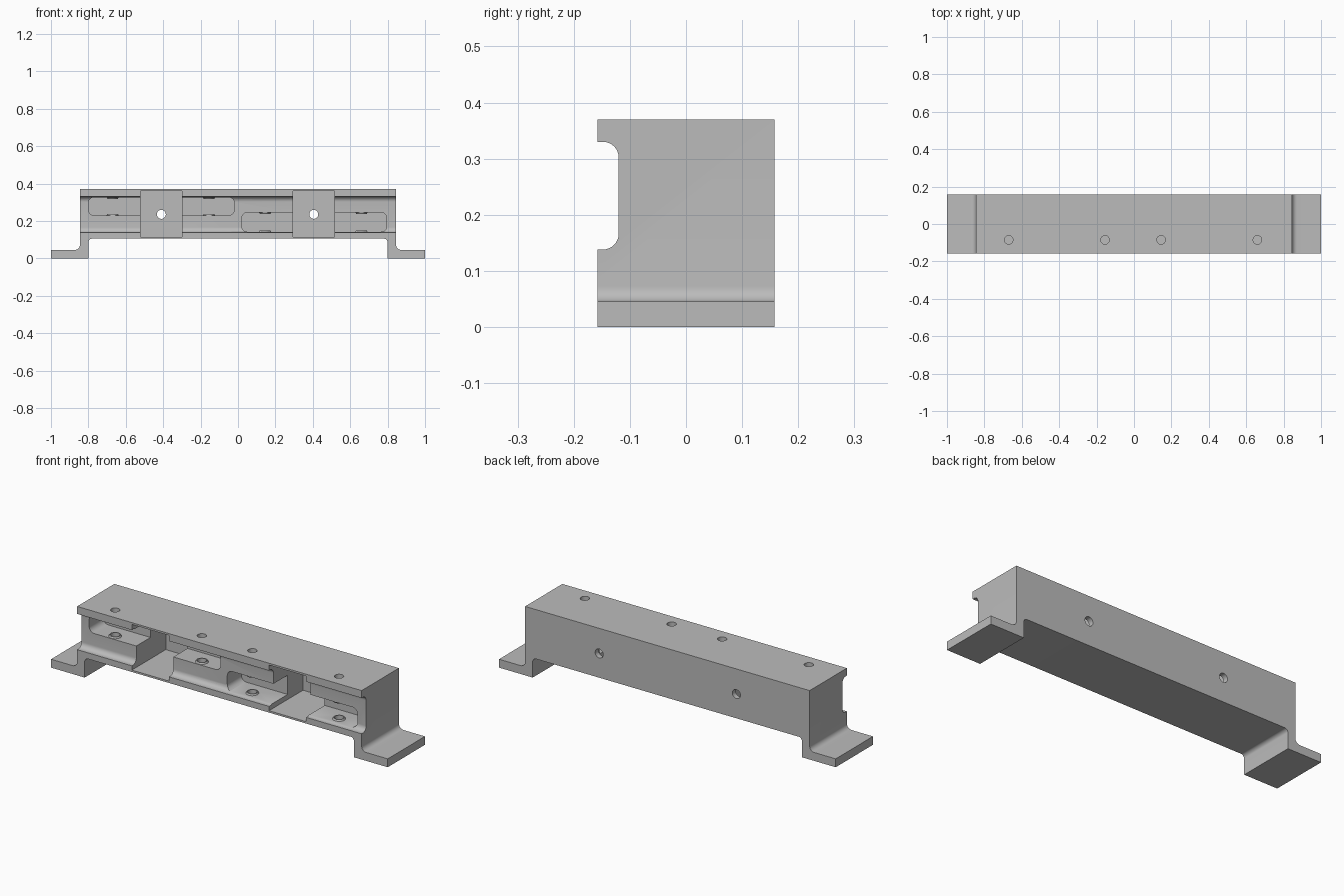
import bpy, bmesh, math
from mathutils import Vector, Matrix

if "Cube" in bpy.data.objects:
    bpy.data.objects.remove(bpy.data.objects["Cube"])

grey = bpy.data.materials.new("light_grey")
grey.diffuse_color = (0.5, 0.5, 0.5, 1)
grey.use_nodes = True
grey.node_tree.nodes["Principled BSDF"].inputs["Base Color"].default_value = grey.diffuse_color


def arc(cx, cz, r, a0, a1, n=8):
    return [(cx + r * math.cos(math.radians(a0 + (a1 - a0) * i / n)),
             cz + r * math.sin(math.radians(a0 + (a1 - a0) * i / n))) for i in range(n + 1)]


def finish(name, bm):
    bmesh.ops.recalc_face_normals(bm, faces=bm.faces)
    me = bpy.data.meshes.new(name)
    bm.to_mesh(me)
    bm.free()
    me.materials.append(grey)
    ob = bpy.data.objects.new(name, me)
    bpy.context.collection.objects.link(ob)
    return ob


def prism(name, pts, axis, lo, hi):
    """Extrude a profile: (x, z) along y, or (y, z) along x."""
    bm = bmesh.new()
    put = (lambda a, b, t: (a, t, b)) if axis == "y" else (lambda a, b, t: (t, a, b))
    f = bm.faces.new([bm.verts.new(put(a, b, lo)) for a, b in pts])
    ext = bmesh.ops.extrude_face_region(bm, geom=[f])
    move = Vector((0, hi - lo, 0) if axis == "y" else (hi - lo, 0, 0))
    bmesh.ops.translate(bm, vec=move, verts=[v for v in ext["geom"] if isinstance(v, bmesh.types.BMVert)])
    return finish(name, bm)


def cone(name, r1, r2, start, end, n=32):
    start, end = Vector(start), Vector(end)
    d = end - start
    rot = Vector((0, 0, 1)).rotation_difference(d).to_matrix().to_4x4()
    bm = bmesh.new()
    bmesh.ops.create_cone(bm, cap_ends=True, segments=n, radius1=r1, radius2=r2, depth=d.length,
                          matrix=Matrix.Translation((start + end) / 2) @ rot)
    return finish(name, bm)


def boolean(ob, tool, op="DIFFERENCE"):
    mod = ob.modifiers.new("bool", "BOOLEAN")
    mod.object, mod.operation, mod.solver = tool, op, "EXACT"
    bpy.context.view_layer.update()
    me = bpy.data.meshes.new_from_object(ob.evaluated_get(bpy.context.evaluated_depsgraph_get()))
    ob.modifiers.clear()
    ob.data = me
    bpy.data.objects.remove(tool)


Y = 0.158
# Body with two stepped feet, profile mirrored about x = 0
half = [(0.845, 0.37)] + arc(0.872, 0.072, 0.027, 180, 270) + [(1, 0.045), (1, 0), (0.80, 0)] \
    + arc(0.78, 0.085, 0.02, 0, 90)
profile = half + [(-x, z) for x, z in reversed(half)]
body = prism("bracket_body", profile, "y", -Y, Y)

# Round-cornered groove along the front
groove = [(-0.2, 0.33)] + arc(-0.148, 0.302, 0.028, 90, 0) + arc(-0.148, 0.166, 0.028, 0, -90) + [(-0.2, 0.138)]
boolean(body, prism("groove_cutter", groove, "x", -0.9, 0.9))

# Staggered long slots
slots = [(-0.80, -0.02, 0.23, 0.326, (-0.67, -0.155)), (0.02, 0.795, 0.142, 0.245, (0.145, 0.66))]
r = 0.03
for x0, x1, z0, z1, holes in slots:
    pts = arc(x1 - r, z1 - r, r, 90, 0) + arc(x1 - r, z0 + r, r, 0, -90) \
        + arc(x0 + r, z0 + r, r, -90, -180) + arc(x0 + r, z1 - r, r, 180, 90)
    boolean(body, prism("slot_cutter", pts, "y", -0.2, 0.0))

# Deep square pockets with a bolt hole through the back
for x0, x1 in ((-0.52, -0.30), (0.295, 0.515)):
    pts = [(x0, 0.115), (x1, 0.115), (x1, 0.36), (x0, 0.36)]
    boolean(body, prism("pocket_cutter", pts, "y", -0.2, 0.13))
    xc = (x0 + x1) / 2
    boolean(body, cone("bolt_cutter", 0.024, 0.024, (xc, 0.1, 0.235), (xc, 0.2, 0.235)))

# Raised bosses on slot floor and ceiling, pierced by pivot holes
for x0, x1, z0, z1, holes in slots:
    for x in holes:
        y = -0.085
        boolean(body, cone("floor_boss", 0.034, 0.028, (x, y, z0 - 0.004), (x, y, z0 + 0.008)), "UNION")
        boolean(body, cone("ceiling_boss", 0.034, 0.028, (x, y, z1 + 0.003), (x, y, z1 - 0.008)), "UNION")
        bottom = 0.12 if z0 < 0.2 else 0.16
        boolean(body, cone("pivot_cutter", 0.023, 0.023, (x, y, bottom), (x, y, 0.4)))

# Smooth rounded corners, sharp edges kept
bpy.context.view_layer.objects.active = body
body.select_set(True)
bpy.ops.object.shade_smooth_by_angle(angle=math.radians(30))
